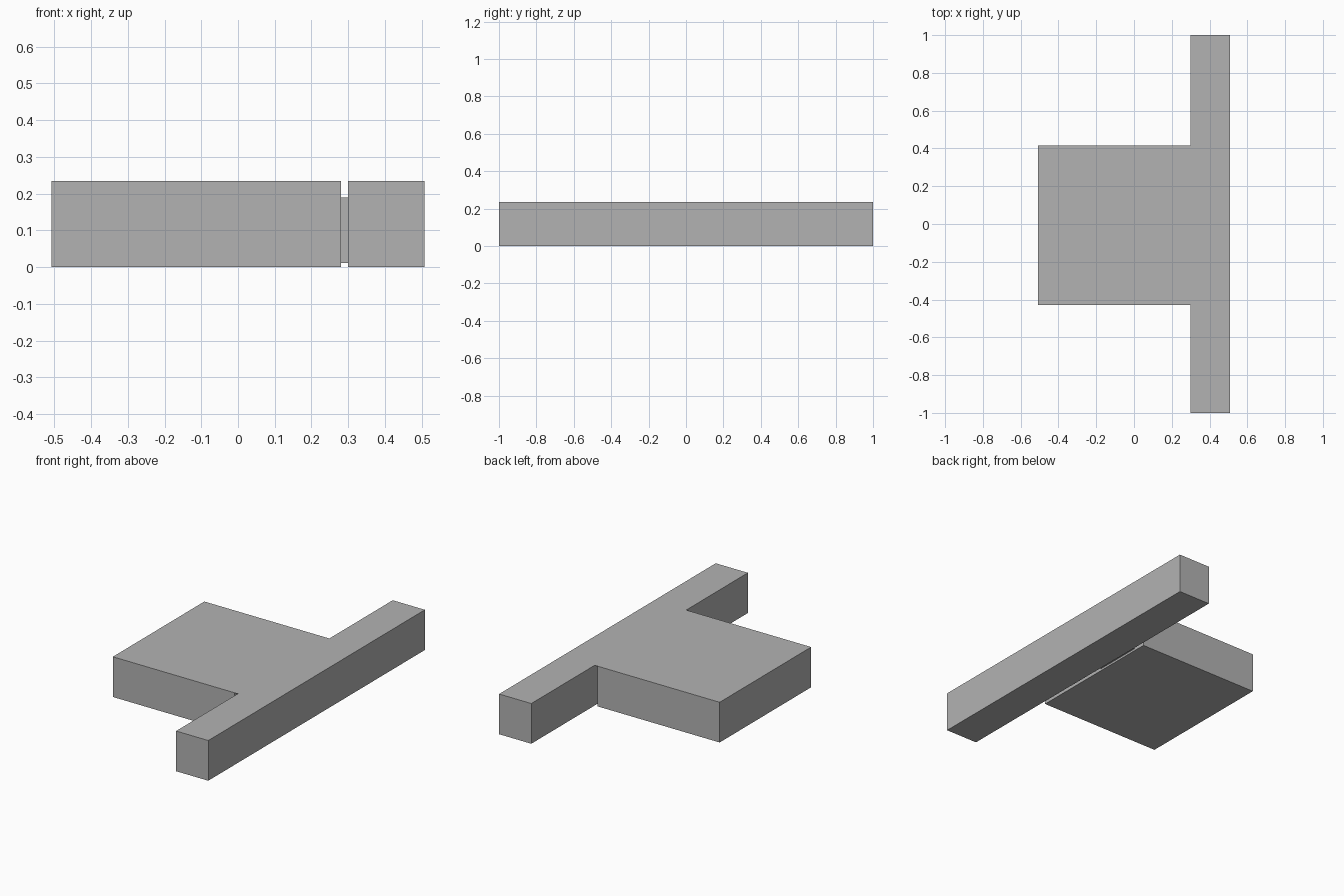
import bpy
import bmesh

cube = bpy.data.objects.get("Cube")
if cube:
    bpy.data.objects.remove(cube, do_unlink=True)

grey = bpy.data.materials.new("plain_grey")
grey.use_nodes = True
colour = (0.45, 0.45, 0.45, 1)
grey.diffuse_color = colour
grey.node_tree.nodes["Principled BSDF"].inputs["Base Color"].default_value = colour

HEIGHT = 0.235
SLAB_Y = (-0.43, 0.415)
GAP_X = (0.28, 0.3)


def finish(name, bm):
    mesh = bpy.data.meshes.new(name)
    bm.to_mesh(mesh)
    bm.free()
    mesh.materials.append(grey)
    obj = bpy.data.objects.new(name, mesh)
    bpy.context.collection.objects.link(obj)
    return obj


def box(name, xs, ys, zs):
    bm = bmesh.new()
    bmesh.ops.create_cube(bm, size=1)
    for v in bm.verts:
        v.co = [span[0] if c < 0 else span[1]
                for c, span in zip(v.co, (xs, ys, zs))]
    return finish(name, bm)


# Broad slab and long cross bar, separated by a narrow slot
box("slab", (-0.508, GAP_X[0]), SLAB_Y, (0, HEIGHT))
box("cross_bar", (GAP_X[1], 0.508), (-1, 1), (0, HEIGHT))

# Small tongue that joins the two inside the slot
box("joining_tongue", GAP_X, (0.05, 0.34), (0.012, 0.19))

# Single-sheet skin that closes the slot flush with the top
bm = bmesh.new()
corners = [(GAP_X[0], SLAB_Y[0]), (GAP_X[1], SLAB_Y[0]),
           (GAP_X[1], SLAB_Y[1]), (GAP_X[0], SLAB_Y[1])]
bm.faces.new([bm.verts.new((x, y, HEIGHT)) for x, y in corners])
finish("slot_cover", bm)
